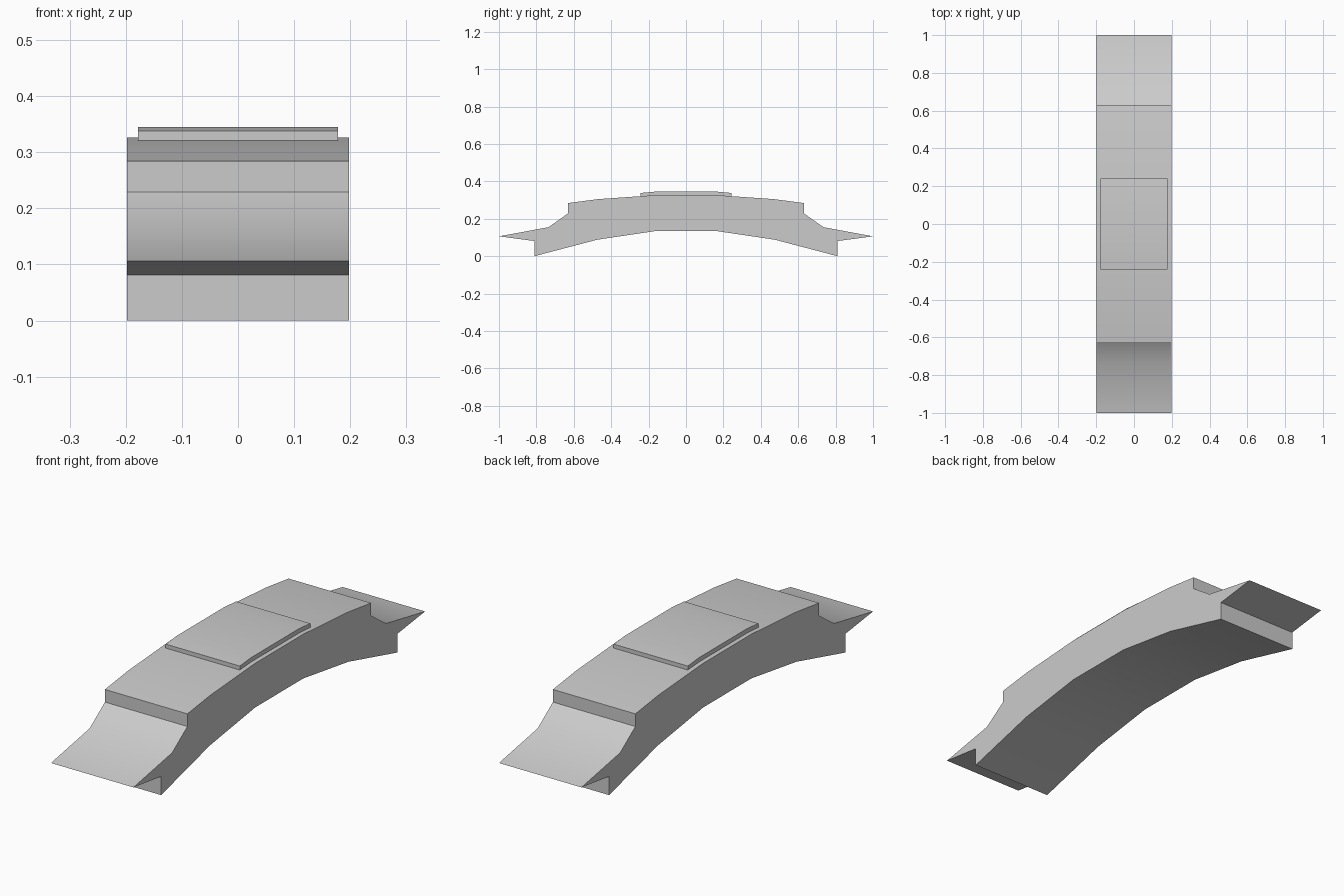
import bpy, bmesh

if "Cube" in bpy.data.objects:
    bpy.data.objects.remove(bpy.data.objects["Cube"])


def extrude_profile(name, half, half_width):
    """Extrude a (y, z) half profile, mirrored about y = 0, across x."""
    loop = half + [(-y, z) for y, z in reversed(half)]
    bm = bmesh.new()
    face = bm.faces.new([bm.verts.new((-half_width, y, z)) for y, z in loop])
    out = bmesh.ops.extrude_face_region(bm, geom=[face])
    moved = [g for g in out["geom"] if isinstance(g, bmesh.types.BMVert)]
    bmesh.ops.translate(bm, verts=moved, vec=(2 * half_width, 0, 0))
    bmesh.ops.recalc_face_normals(bm, faces=bm.faces[:])
    mesh = bpy.data.meshes.new(name)
    bm.to_mesh(mesh)
    bm.free()
    obj = bpy.data.objects.new(name, mesh)
    bpy.context.collection.objects.link(obj)
    bpy.context.view_layer.objects.active = obj
    obj.select_set(True)
    bpy.ops.object.shade_smooth_by_angle(angle=0.45)
    obj.select_set(False)
    return obj


# Arched body with stepped shoulders and pointed end lips
extrude_profile("arch_body", [
    (0.165, 0.134), (0.475, 0.088), (0.81, 0.0), (0.81, 0.081),
    (1.0, 0.106), (0.735, 0.155), (0.63, 0.229), (0.63, 0.284),
    (0.47, 0.305), (0.165, 0.326)], 0.198)

# Thin raised pad following the crown of the arch
extrude_profile("crown_pad", [
    (0.165, 0.31), (0.242, 0.31), (0.242, 0.338), (0.165, 0.345)], 0.178)
